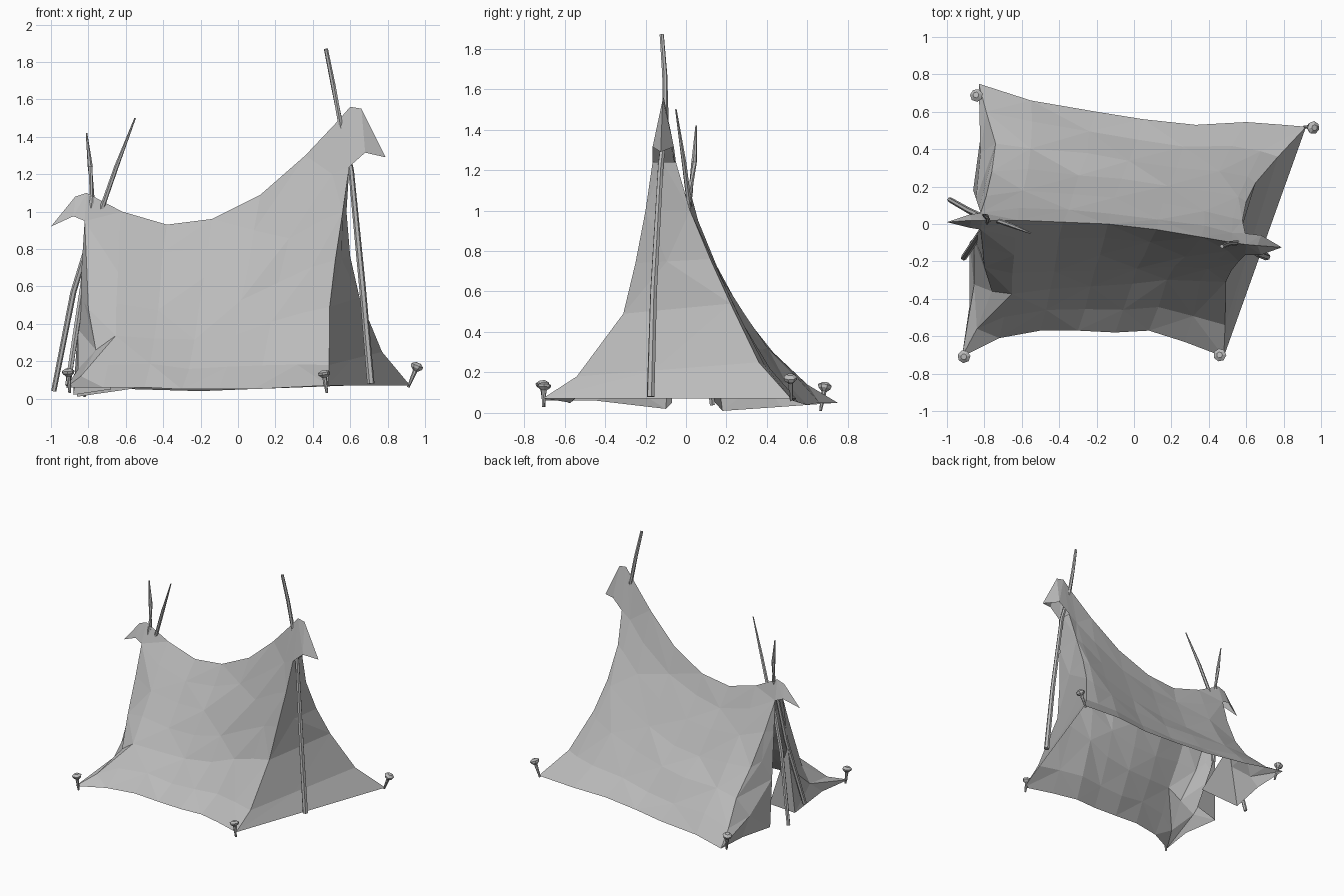
import bpy
import bmesh
import math
import random
from mathutils import Vector

random.seed(4)
cube = bpy.data.objects.get("Cube")
if cube:
    bpy.data.objects.remove(cube, do_unlink=True)

grey = bpy.data.materials.new("canvas_grey")
grey.use_nodes = True
grey.diffuse_color = (0.5, 0.5, 0.5, 1)
grey.node_tree.nodes["Principled BSDF"].inputs["Base Color"].default_value = (0.5, 0.5, 0.5, 1)


def finish(name, bm, merge=True):
    """Turn a bmesh into a flat shaded object."""
    if merge:
        bmesh.ops.remove_doubles(bm, verts=bm.verts, dist=0.0005)
    bmesh.ops.recalc_face_normals(bm, faces=bm.faces)
    mesh = bpy.data.meshes.new(name)
    bm.to_mesh(mesh)
    bm.free()
    mesh.materials.append(grey)
    obj = bpy.data.objects.new(name, mesh)
    bpy.context.collection.objects.link(obj)
    return obj


def vectors(points):
    return [Vector(p) for p in points]


def add_grid(bm, rows):
    """Skin a list of equally long point rows with triangles."""
    verts = [[bm.verts.new(p) for p in row] for row in rows]
    for i in range(len(rows) - 1):
        for j in range(len(rows[0]) - 1):
            a, b = verts[i][j], verts[i][j + 1]
            c, d = verts[i + 1][j + 1], verts[i + 1][j]
            if (i + j) % 2:
                triangles = ((a, b, c), (a, c, d))
            else:
                triangles = ((a, b, d), (b, c, d))
            for triangle in triangles:
                if len({tuple(v.co) for v in triangle}) == 3:
                    bm.faces.new(triangle)


def cloth_panel(left, right, top, bottom, wrinkle, tautness):
    """Blend four border lines into a creased sheet, pulled straight in the middle."""
    rows = []
    last_row, last_col = len(left) - 1, len(top) - 1
    for i in range(last_row + 1):
        v = i / last_row
        row = []
        for j in range(last_col + 1):
            u = j / last_col
            p = left[i].lerp(right[i], u) + top[j].lerp(bottom[j], v)
            p -= top[0].lerp(top[-1], u).lerp(bottom[0].lerp(bottom[-1], u), v)
            if 0 < i < last_row and 0 < j < last_col:
                pull = tautness * math.sin(math.pi * math.sqrt(u))
                p = p.lerp(top[j].lerp(bottom[j], v), pull)
                p += Vector([random.uniform(-wrinkle, wrinkle) for _ in range(3)])
            row.append(p)
        rows.append(row)
    return rows


def tube(name, path, radii, sides=6):
    """Low-poly rod through a path, capped at both ends."""
    path = vectors(path)
    bm = bmesh.new()
    rings = []
    for i, (p, r) in enumerate(zip(path, radii)):
        along = path[min(i + 1, len(path) - 1)] - path[max(i - 1, 0)]
        turn = along.to_track_quat("Z", "Y")
        angles = [math.tau * k / sides for k in range(sides)]
        rings.append([bm.verts.new(p + turn @ Vector((r * math.cos(a), r * math.sin(a), 0)))
                      for a in angles])
    for low, high in zip(rings, rings[1:]):
        for k in range(sides):
            n = (k + 1) % sides
            bm.faces.new((low[k], low[n], high[n], high[k]))
    bm.faces.new(rings[0][::-1])
    bm.faces.new(rings[-1])
    return finish(name, bm, merge=False)


# Border lines of the cloth, ordered left to right or top to bottom
ridge = vectors([(-.81, .02, 1.1), (-.62, .02, 1), (-.38, .01, .93), (-.14, 0, .96),
                 (.12, -.03, 1.09), (.36, -.07, 1.3), (.53, -.1, 1.48), (.6, -.11, 1.56)])
front_hem = vectors([(-.92, -.71, .06), (-.72, -.61, .06), (-.5, -.57, .06), (-.3, -.57, .05),
                     (-.1, -.58, .05), (.08, -.57, .05), (.27, -.63, .06), (.48, -.71, .07)])
back_hem = vectors([(-.83, .75, .05), (-.55, .66, .05), (-.2, .6, .04), (.05, .56, .05),
                    (.33, .53, .06), (.6, .545, .07), (.8, .53, .07), (.92, .52, .07)])
front_low = vectors([ridge[0], (-.82, -.03, .95), (-.81, -.12, .73), (-.8, -.23, .48),
                     (-.76, -.36, .26), (-.84, -.56, .12), front_hem[0]])
back_low = vectors([ridge[0], (-.82, .06, .95), (-.79, .15, .73), (-.76, .28, .49),
                    (-.74, .43, .3), (-.79, .6, .14), back_hem[0]])
front_tall = vectors([ridge[-1], (.595, -.165, 1.24), (.56, -.2, 1), (.52, -.25, .74),
                      (.49, -.31, .49), (.487, -.54, .18), front_hem[-1]])
back_tall = vectors([ridge[-1], (.595, -.05, 1.24), (.58, .02, 1), (.6, .12, .76),
                     (.65, .22, .54), (.77, .36, .25), back_hem[-1]])

# Main sheet: two sloping panels that share the ridge
bm = bmesh.new()
add_grid(bm, cloth_panel(front_low, front_tall, ridge, front_hem, 0.007, 0.8))
add_grid(bm, cloth_panel(back_low, back_tall, ridge, back_hem, 0.01, 0.6))

# Peaked hoods that overhang both ends of the ridge
hoods = [
    (ridge[-1], (.66, -.115, 1.55), (.79, -.125, 1.29),
     ((.68, -.165, 1.315), front_tall[1]), ((.68, -.06, 1.315), back_tall[1])),
    (ridge[0], (-.87, .02, 1.08), (-1, .01, .92),
     ((-.88, -.02, .975), front_low[1]), ((-.88, .05, .975), back_low[1])),
]
for crown, brow, tip, *sides in hoods:
    for cheek, seam in sides:
        for corners in ((crown, brow, cheek), (crown, cheek, seam), (brow, tip, cheek)):
            bm.faces.new([bm.verts.new(p) for p in corners])
finish("tent_sheet", bm)

# Closed wall under the tall end
bm = bmesh.new()
add_grid(bm, [[a.lerp(b, t) for t in (0, .42, 1)]
              for a, b in zip(front_tall[1:], back_tall[1:])])
finish("end_wall", bm)


# Door flaps at the low end, each with an inward fold
def door_flap(name, seam, foot, hem_middle, fold):
    top = seam[1].lerp(Vector(foot), 0.05)
    rows = []
    steps = len(seam) - 2
    for i, p in enumerate(seam[1:]):
        free = top.lerp(Vector(foot), i / steps)
        middle = p.lerp(free, 0.5)
        if i == steps:
            middle = Vector(hem_middle)
        rows.append([p, middle, free])
    bm = bmesh.new()
    add_grid(bm, rows)
    bm.faces.new([bm.verts.new(p) for p in (rows[2][2], rows[-1][2], fold)])
    finish(name, bm)


door_flap("front_door_flap", front_low, (-.88, -.1, .02), (-.88, -.44, .06), (-.68, -.07, .05))
door_flap("back_door_flap", back_low, (-.86, .18, .01), (-.82, .47, .03), (-.55, .14, .055))

# Support poles that pierce the sheet near the ridge
tube("tall_pole", [(.71, -.175, .08), (.665, -.16, .6), (.605, -.125, 1.22),
                   (.55, -.1, 1.46), (.51, -.105, 1.67), (.47, -.12, 1.87)],
     (.02, .018, .015, .014, .013, .011))
tube("crossed_pole_back", [(-.985, .13, .04), (-.88, .07, .57), (-.81, .04, .8),
                           (-.72, .015, 1.04), (-.65, -.01, 1.24), (-.55, -.05, 1.5)],
     (.014, .016, .015, .013, .012, .004))
tube("crossed_pole_front", [(-.91, -.18, .07), (-.83, -.06, .6), (-.78, .02, 1.08),
                            (-.79, .04, 1.24), (-.81, .05, 1.42)],
     (.016, .016, .013, .014, .004))

# Nail shaped pegs, one at each corner
pegs = {
    "front_right_peg": ((-.9, -.7, .03), (-.91, -.71, .16)),
    "front_left_peg": ((.475, -.705, .03), (.457, -.7, .15)),
    "back_left_peg": ((.91, .52, .06), (.965, .515, .19)),
    "back_right_peg": ((-.82, .665, .01), (-.845, .69, .15)),
}
for name, ends in pegs.items():
    foot, head = vectors(ends)
    path = [foot.lerp(head, t) for t in (0, .68, .8, .9, 1)]
    tube(name, path, (.007, .013, .032, .035, .016), sides=7)
